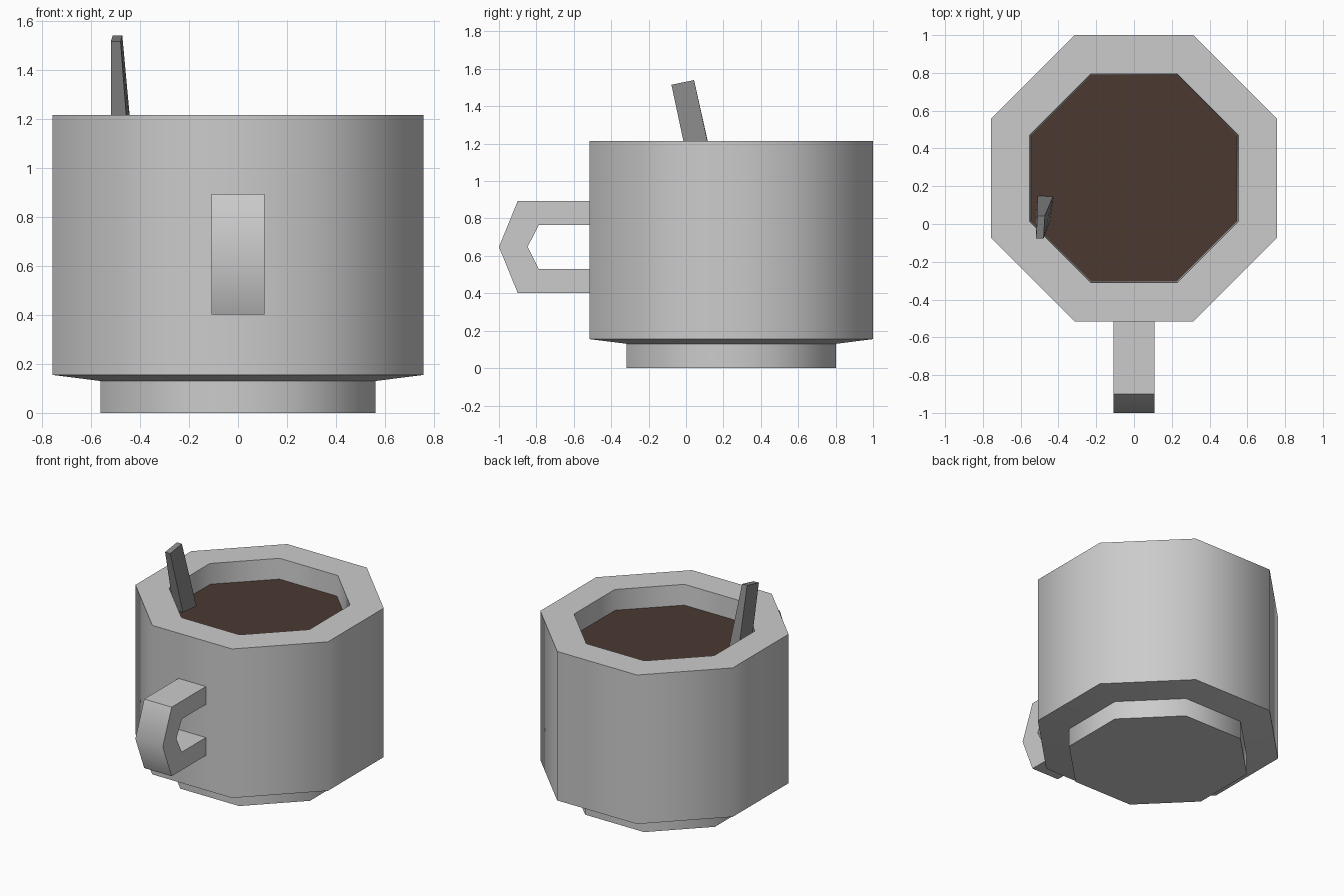
import bpy, bmesh, math

if "Cube" in bpy.data.objects:
    bpy.data.objects.remove(bpy.data.objects["Cube"])

CY = 0.2425   # cup axis position in y
SIDES = 8


def material(name, rgb):
    m = bpy.data.materials.new(name)
    m.diffuse_color = (*rgb, 1)
    m.use_nodes = True
    m.node_tree.nodes["Principled BSDF"].inputs["Base Color"].default_value = m.diffuse_color
    return m


def finish(name, bm, mat=None, smooth=None):
    bmesh.ops.recalc_face_normals(bm, faces=bm.faces)
    me = bpy.data.meshes.new(name)
    bm.to_mesh(me)
    bm.free()
    ob = bpy.data.objects.new(name, me)
    bpy.context.collection.objects.link(ob)
    if mat:
        me.materials.append(mat)
    if smooth:
        bpy.ops.object.select_all(action='DESELECT')
        bpy.context.view_layer.objects.active = ob
        ob.select_set(True)
        bpy.ops.object.shade_smooth_by_angle(angle=math.radians(smooth))
    return ob


def loft(bm, rings):
    """Skin equal-length rings of points and cap both ends."""
    loops = [[bm.verts.new(p) for p in r] for r in rings]
    for a, b in zip(loops, loops[1:]):
        n = len(a)
        for i in range(n):
            j = (i + 1) % n
            bm.faces.new((a[i], a[j], b[j], b[i]))
    bm.faces.new(loops[0][::-1])
    bm.faces.new(loops[-1])


def octagon(apothem, z):
    r = apothem / math.cos(math.pi / SIDES)
    angles = [(i + 0.5) * 2 * math.pi / SIDES for i in range(SIDES)]
    return [(r * math.cos(a), CY + r * math.sin(a), z) for a in angles]


# Cup: foot, body, thick rim and hollow inside
bm = bmesh.new()
profile = [(0.56, 0), (0.56, 0.13), (0.7575, 0.155), (0.7575, 1.215),
           (0.552, 1.215), (0.545, 1.05), (0.52, 0.2)]
loft(bm, [octagon(a, z) for a, z in profile])
finish("cup", bm, smooth=50)

# Coffee surface
bm = bmesh.new()
loft(bm, [octagon(0.548, 1.04), octagon(0.548, 1.07)])
finish("coffee", bm, material("coffee_brown", (0.07, 0.04, 0.031)))

# Handle: side profile (y, z) extruded across x
side = [(-0.47, 0.893), (-0.90, 0.893), (-1.0, 0.648), (-0.90, 0.402), (-0.47, 0.402),
        (-0.47, 0.53), (-0.787, 0.53), (-0.847, 0.648), (-0.787, 0.765), (-0.47, 0.765)]
bm = bmesh.new()
loft(bm, [[(x, y, z) for y, z in side] for x in (-0.108, 0.108)])
finish("handle", bm, smooth=50)

# Spoon handle: tapered, leaning stick
bm = bmesh.new()
loft(bm, [
    [(-0.519, 0.023, 1.04), (-0.51, 0.155, 1.04), (-0.426, 0.152, 1.04), (-0.443, 0.023, 1.04)],
    [(-0.519, -0.078, 1.515), (-0.511, 0.043, 1.54), (-0.472, 0.043, 1.54), (-0.479, -0.078, 1.515)],
])
finish("spoon_handle", bm, material("spoon_grey", (0.25, 0.25, 0.25)))
